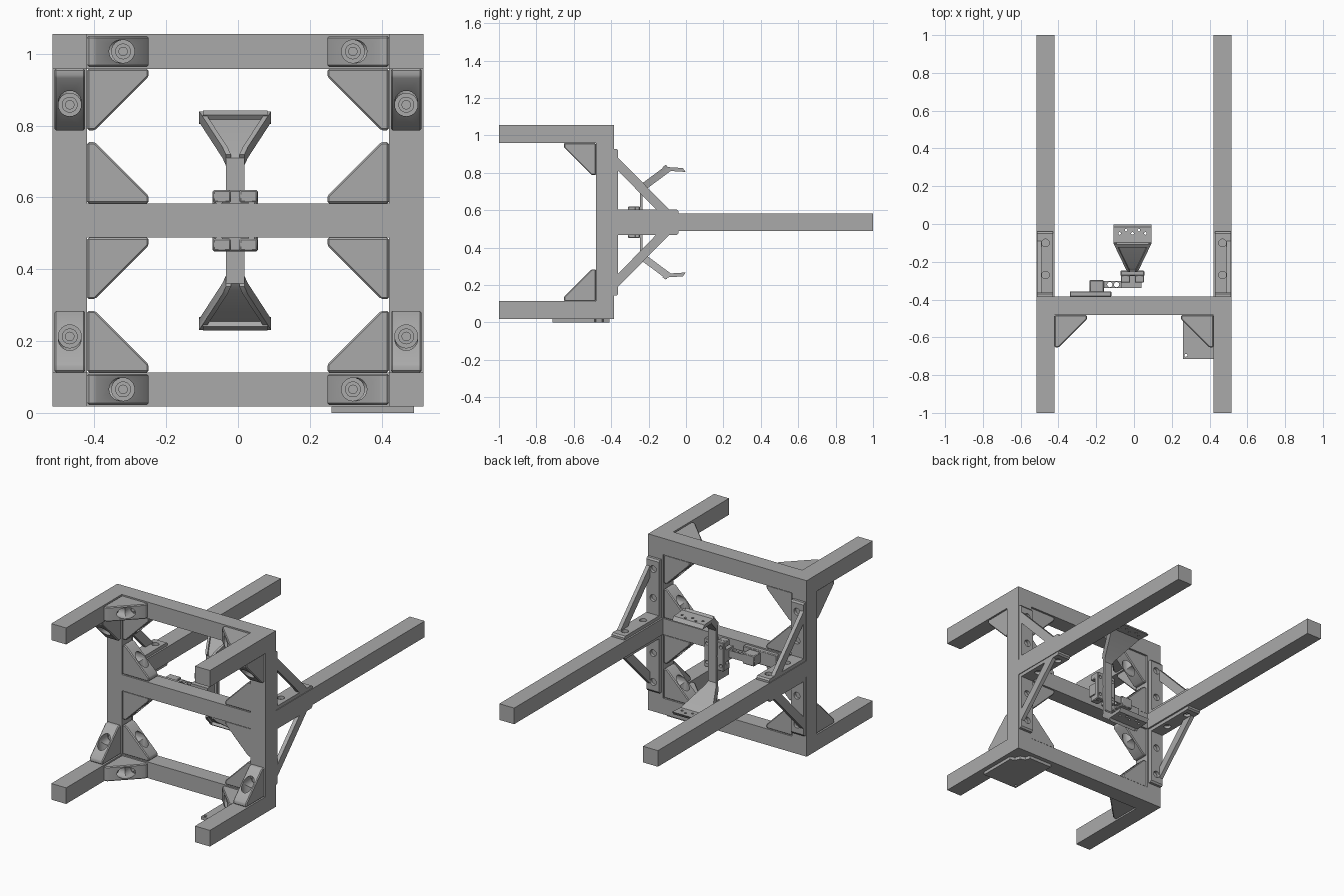
import bpy, bmesh
from math import pi
from mathutils import Matrix, Vector

if "Cube" in bpy.data.objects:
    bpy.data.objects.remove(bpy.data.objects["Cube"])

grey = bpy.data.materials.new("plain_grey")
grey.use_nodes = True
grey.diffuse_color = (0.4, 0.4, 0.4, 1)
grey.node_tree.nodes["Principled BSDF"].inputs["Base Color"].default_value = (0.4, 0.4, 0.4, 1)
parts = []


def finish(name, bm):
    bmesh.ops.recalc_face_normals(bm, faces=bm.faces)
    mesh = bpy.data.meshes.new(name)
    bm.to_mesh(mesh)
    bm.free()
    mesh.materials.append(grey)
    ob = bpy.data.objects.new(name, mesh)
    bpy.context.collection.objects.link(ob)
    parts.append(ob)
    return ob


def loft(name, rings):
    """Skin equal-length rings of points and cap both ends."""
    bm = bmesh.new()
    rows = [[bm.verts.new(p) for p in ring] for ring in rings]
    n = len(rows[0])
    for a, b in zip(rows, rows[1:]):
        for i in range(n):
            bm.faces.new((a[i], a[(i + 1) % n], b[(i + 1) % n], b[i]))
    bm.faces.new(rows[0])
    bm.faces.new(rows[-1])
    return finish(name, bm)


def prism(name, outline, w0, w1, m=Matrix()):
    return loft(name, [[m @ Vector((u, v, w)) for u, v in outline] for w in (w0, w1)])


def box(name, x0, x1, y0, y1, z0, z1):
    return prism(name, [(x0, y0), (x1, y0), (x1, y1), (x0, y1)], z0, z1)


def add_rod(bm, r, a, b, sides=24):
    a, b = Vector(a), Vector(b)
    turn = (b - a).to_track_quat("Z", "Y").to_matrix().to_4x4()
    bmesh.ops.create_cone(bm, cap_ends=True, segments=sides, radius1=r, radius2=r,
                          depth=(b - a).length, matrix=Matrix.Translation((a + b) / 2) @ turn)


def rod(name, r, a, b):
    bm = bmesh.new()
    add_rod(bm, r, a, b)
    return finish(name, bm)


def bevel(ob, width):
    mod = ob.modifiers.new("bevel", "BEVEL")
    mod.width, mod.segments = width, 1
    return ob


def bake(ob, holes=()):
    """Cut the (radius, start, end) holes and apply all modifiers."""
    cutters = [rod("cutter", *h) for h in holes]
    for c in cutters:
        c.hide_render = True
        mod = ob.modifiers.new("hole", "BOOLEAN")
        mod.operation, mod.solver, mod.object = "DIFFERENCE", "EXACT", c
    bpy.context.view_layer.update()
    mesh = bpy.data.meshes.new_from_object(ob.evaluated_get(bpy.context.evaluated_depsgraph_get()))
    ob.modifiers.clear()
    ob.data = mesh
    for c in cutters:
        parts.remove(c)
        bpy.data.objects.remove(c)
    return ob


# Frame: beam levels and limits
IN, OUT, BACK, FRONT = 0.42, 0.517, -0.385, -0.482
BOTTOM, MIDDLE, TOP = (0.018, 0.113), (0.488, 0.583), (0.958, 1.055)
MID = 0.5355
for s, side in ((1, "left"), (-1, "right")):
    xs = sorted((s * IN, s * OUT))
    box(side + "_post", *xs, FRONT, BACK, BOTTOM[0], TOP[1])
    box(side + "_rear_arm", *xs, BACK, 1, *MIDDLE)
    box(side + "_lower_front_arm", *xs, -1, FRONT, *BOTTOM)
    box(side + "_upper_front_arm", *xs, -1, FRONT, *TOP)
for level, zs in (("bottom", BOTTOM), ("middle", MIDDLE), ("top", TOP)):
    box(level + "_crossbeam", -IN, IN, FRONT, BACK, *zs)

# Corner gusset: bevelled wedge with two counterbored bolts
LEG, TIP, BOLT = 0.171, 0.022, 0.1
gusset = bevel(prism("corner_gusset", [(0, 0), (LEG, 0), (LEG, TIP), (TIP, LEG), (0, LEG)],
                     -0.043, 0.043), 0.005)
bake(gusset, [(0.032, (BOLT, 0.02, 0), (BOLT, 0.3, 0)), (0.032, (0.02, BOLT, 0), (0.3, BOLT, 0))])
bm = bmesh.new()
bm.from_mesh(gusset.data)
for r, h in ((0.022, 0.028), (0.013, 0.04)):
    add_rod(bm, r, (BOLT, 0.015, 0), (BOLT, h, 0))
    add_rod(bm, r, (0.015, BOLT, 0), (h, BOLT, 0))
bm.to_mesh(gusset.data)
bm.free()

spots = []
YC, XC = (FRONT + BACK) / 2, (IN + OUT) / 2
for s in (1, -1):
    inward, forward = Vector((-s, 0, 0)), Vector((0, -1, 0))
    for z, up in ((BOTTOM[1], 1), (MIDDLE[0], -1), (MIDDLE[1], 1), (TOP[0], -1)):
        spots.append(((s * IN, YC, z), inward, Vector((0, 0, up))))
    for z, up in ((BOTTOM[1], 1), (TOP[0], -1)):
        spots.append(((s * XC, FRONT, z), forward, Vector((0, 0, up))))
    for zs in (BOTTOM, TOP):
        spots.append(((s * IN, FRONT, sum(zs) / 2), inward, forward))
for i, (corner, u, v) in enumerate(spots):
    ob = gusset if i == 0 else gusset.copy()
    if i:
        ob.data = gusset.data.copy()
        bpy.context.collection.objects.link(ob)
        parts.append(ob)
    turn = Matrix((u, v, u.cross(v))).transposed().to_4x4()
    ob.matrix_world = Matrix.Translation(corner) @ turn

# Rear angle brackets: drilled L plate with an outer diagonal strut
L_PLATE = [(0, 0), (0.345, 0), (0.345, 0.012), (0.335, 0.02), (0.022, 0.02),
           (0.022, 0.335), (0.015, 0.345), (0, 0.345)]
STRUT = [(0.02, 0.3), (0.02, 0.23), (0.23, 0.015), (0.3, 0.015)]
for s in (1, -1):
    for up in (1, -1):
        # local u runs back, v away from the arm, w outward
        m = Matrix(((0, 0, s, 0), (1, 0, 0, BACK), (0, up, 0, MID + up * 0.0475), (0, 0, 0, 1)))
        plate = prism("angle_bracket", L_PLATE, 0.43, 0.513, m)
        holes = []
        for d in (0.115, 0.285):
            holes.append((0.02, m @ Vector((d, 0.004, XC)), m @ Vector((d, 0.1, XC))))
            holes.append((0.02, m @ Vector((0.004, d, XC)), m @ Vector((0.1, d, XC))))
        bake(plate, holes)
        prism("bracket_strut", STRUT, 0.49, 0.513, m)

# Pair of fishtail paddles, mirrored about the middle beam
CX = -0.008
# centre line: y, height above middle, half width
PATH = [(-0.24, 0, 0.026), (-0.24, 0.165, 0.026), (-0.225, 0.185, 0.035),
        (-0.09, 0.285, 0.1), (-0.01, 0.28, 0.1)]


def strip(name, path, up, lo, hi):
    """Band along path; each path entry is y, height, x0, x1."""
    rings = []
    for y, h, x0, x1 in path:
        rings.append([(CX + x, y - d * 0.6, MID + up * (h + d * 0.8))
                      for x, d in ((x0, lo), (x1, lo), (x1, hi), (x0, hi))])
    return loft(name, rings)


for up in (1, -1):
    blade = strip("paddle_blade", [(y, h, -w, w) for y, h, w in PATH], up, -0.014, 0.012)
    zt = MID + up * 0.28
    bake(blade, [(0.007, (CX + 0.034 * k, -0.05 + 0.018 * (k % 2), zt - 0.06),
                  (CX + 0.034 * k, -0.05 + 0.018 * (k % 2), zt + 0.06)) for k in range(-2, 3)])
    for s in (1, -1):
        strip("paddle_rim", [(y, h, s * (w - 0.014), s * w) for y, h, w in PATH[1:4]],
              up, 0.01, 0.024)
    strip("paddle_end_rim", [(-0.108, 0.272, -0.09, 0.09), (-0.092, 0.284, -0.09, 0.09)],
          up, 0.01, 0.028)
    # clamp jaws around the stem
    z0, z1 = sorted((MID + up * 0.05, MID + up * 0.085))
    for s in (1, -1):
        xs = sorted((CX + s * 0.012, CX + s * 0.062))
        bevel(box("clamp_jaw", *xs, -0.31, -0.27, z0, z1), 0.004)

# Drilled carrier plate holding both stems
carrier = bevel(box("carrier_plate", CX - 0.063, CX + 0.063, -0.275, -0.247, 0.45, 0.62), 0.004)
bake(carrier, [(0.01, (CX + x, -0.3, MID + z), (CX + x, -0.2, MID + z))
               for x in (-0.045, 0.045) for z in (-0.055, 0.055)])
box("carrier_block", -0.07, 0.04, -0.34, -0.27, 0.5, 0.57)

# Side link to the middle beam
link = box("link_bar", -0.165, -0.065, -0.34, -0.302, 0.515, 0.557)
bake(link, [(0.014, (x, -0.321, 0.4), (x, -0.321, 0.7)) for x in (-0.128, -0.092)])
bevel(box("link_block", -0.235, -0.16, -0.365, -0.297, 0.505, 0.567), 0.004)
bevel(box("link_base", -0.34, -0.12, BACK, -0.357, 0.495, 0.577), 0.004)

# Thin foot plate under one front corner, notched at the inner corner
foot = prism("foot_plate", [(0.26, -0.41), (0.41, -0.41), (0.42, -0.44), (0.45, -0.45),
                            (0.46, -0.48), (0.49, -0.49), (0.49, -0.714), (0.26, -0.714)], 0, 0.018)
bake(foot, [(0.008, (0.275, -0.695, -0.1), (0.275, -0.695, 0.1))])

# Smooth the round parts, keep hard edges sharp
bpy.ops.object.select_all(action="DESELECT")
for ob in parts:
    ob.select_set(True)
bpy.context.view_layer.objects.active = parts[0]
bpy.ops.object.shade_smooth_by_angle(angle=pi / 6)
